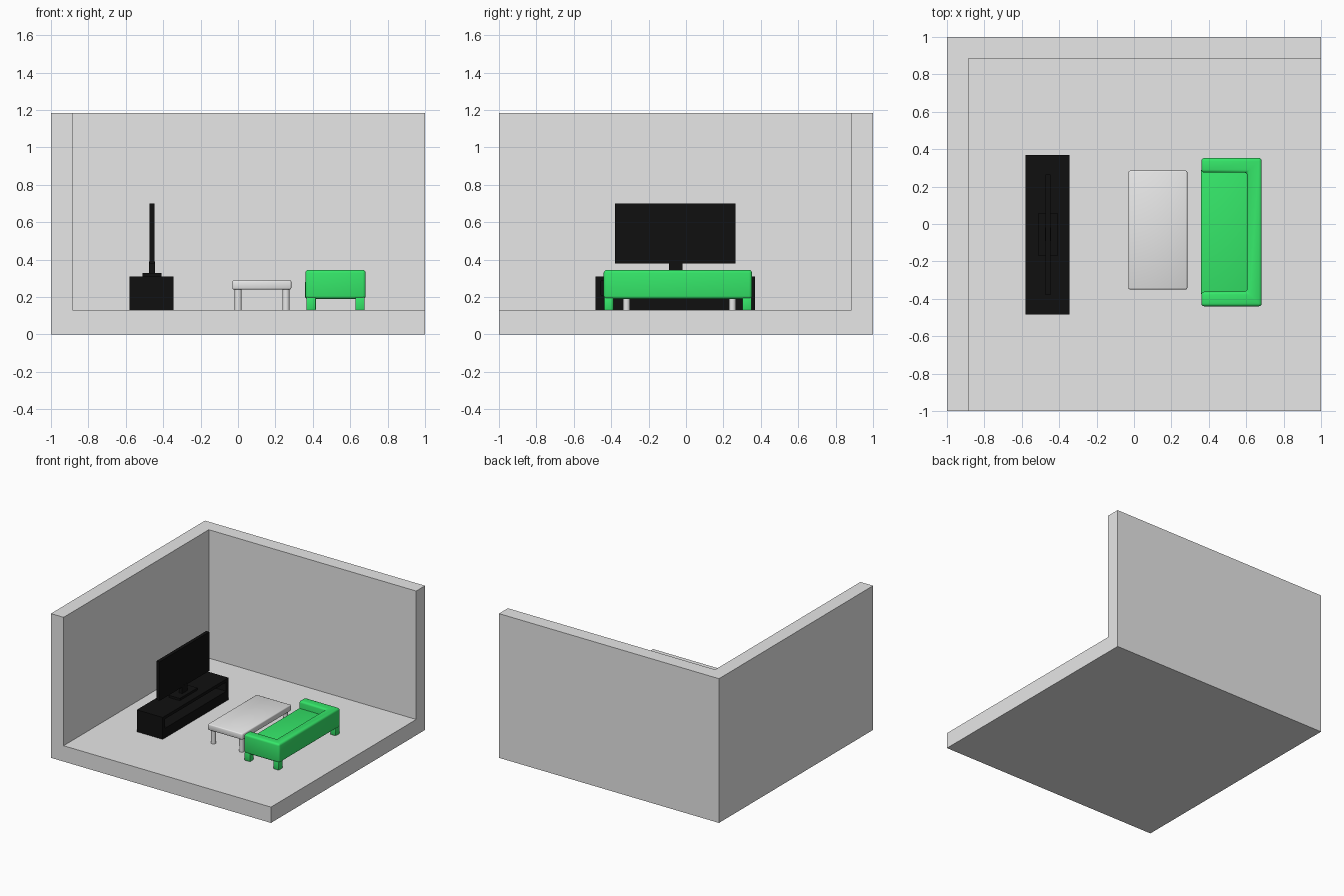
import bpy
import bmesh
from math import radians

cube = bpy.data.objects.get("Cube")
if cube:
    bpy.data.objects.remove(cube, do_unlink=True)


def material(name, rgb):
    m = bpy.data.materials.new(name)
    m.use_nodes = True
    m.diffuse_color = (*rgb, 1)
    m.node_tree.nodes["Principled BSDF"].inputs["Base Color"].default_value = (*rgb, 1)
    return m


GREY = material("light_grey", (0.8, 0.8, 0.8))
BLACK = material("black", (0.005, 0.005, 0.005))
GREEN = material("sofa_green", (0.04, 0.9, 0.16))


def prism(name, outline, z0, z1, mat, bevel=0, segments=3, angle=35):
    """Extrude a plan outline upwards, optionally with rounded edges."""
    bm = bmesh.new()
    face = bm.faces.new([bm.verts.new((x, y, z0)) for x, y in outline])
    top = bmesh.ops.extrude_face_region(bm, geom=[face])["geom"]
    for v in top:
        if isinstance(v, bmesh.types.BMVert):
            v.co.z = z1
    bmesh.ops.recalc_face_normals(bm, faces=bm.faces)
    mesh = bpy.data.meshes.new(name)
    bm.to_mesh(mesh)
    bm.free()
    mesh.materials.append(mat)
    obj = bpy.data.objects.new(name, mesh)
    bpy.context.collection.objects.link(obj)
    if bevel:
        mod = obj.modifiers.new("rounded_edges", "BEVEL")
        mod.width = bevel
        mod.segments = segments
        mesh.shade_smooth()
    return obj


def box(name, x, y, z, mat, **kw):
    outline = [(x[0], y[0]), (x[1], y[0]), (x[1], y[1]), (x[0], y[1])]
    return prism(name, outline, *z, mat, **kw)


# Room: slab floor and an L of two walls in one piece
FLOOR, WALL = 0.13, -0.885
box("floor", (-1, 1), (-1, 1), (0, FLOOR), GREY)
room_l = [(-1, -1), (WALL, -1), (WALL, -WALL), (1, -WALL), (1, 1), (-1, 1)]
prism("walls", room_l, FLOOR, 1.185, GREY)

# Media cabinet with an open shelf facing the sofa
cx, cy, cz = (-0.58, -0.345), (-0.485, 0.37), (FLOOR, 0.31)
box("cabinet_base", cx, cy, (cz[0], 0.21), BLACK)
box("cabinet_top", cx, cy, (0.285, cz[1]), BLACK)
box("cabinet_back", (cx[0], -0.54), cy, (0.21, 0.285), BLACK)
for side, y in (("right", (cy[0], -0.455)), ("left", (0.34, cy[1]))):
    box(f"cabinet_{side}_side", (-0.54, cx[1]), y, (0.21, 0.285), BLACK)

# Television
box("tv_foot", (-0.51, -0.41), (-0.17, 0.06), (cz[1], 0.328), BLACK)
box("tv_neck", (-0.475, -0.445), (-0.09, -0.02), (0.328, 0.39), BLACK)
box("tv_screen", (-0.474, -0.446), (-0.38, 0.265), (0.38, 0.70), BLACK)

# Coffee table with soft-shaded top and round legs
box("table_top", (-0.03, 0.285), (-0.35, 0.285), (0.24, 0.29), GREY, bevel=0.008, segments=2)
for x in (0.001, 0.257):
    for y in (-0.318, 0.248):
        bpy.ops.mesh.primitive_cylinder_add(vertices=24, radius=0.019, depth=0.115,
                                            location=(x, y, FLOOR + 0.0575))
        leg = bpy.context.object
        leg.name = "table_leg"
        leg.data.materials.append(GREY)
        bpy.ops.object.shade_smooth_by_angle(angle=radians(40))

# Sofa: U-shaped arms and back around a seat, on four block feet
sx, sy = (0.36, 0.683), (-0.44, 0.353)
arm = 0.078
frame = [(sx[0], sy[0]), (sx[1], sy[0]), (sx[1], sy[1]), (sx[0], sy[1]),
         (sx[0], sy[1] - arm), (sx[1] - arm, sy[1] - arm),
         (sx[1] - arm, sy[0] + arm), (sx[0], sy[0] + arm)]
prism("sofa_arms_and_back", frame, 0.19, 0.345, GREEN, bevel=0.016)
box("sofa_seat", (sx[0] - 0.003, 0.62), (sy[0] + 0.06, sy[1] - 0.06),
    (0.192, 0.285), GREEN, bevel=0.012)
for x in (sx[0] + 0.006, sx[1] - 0.056):
    for y in (sy[0] + 0.002, sy[1] - 0.052):
        box("sofa_foot", (x, x + 0.05), (y, y + 0.05), (FLOOR, 0.2), GREEN, bevel=0.004, segments=2)
